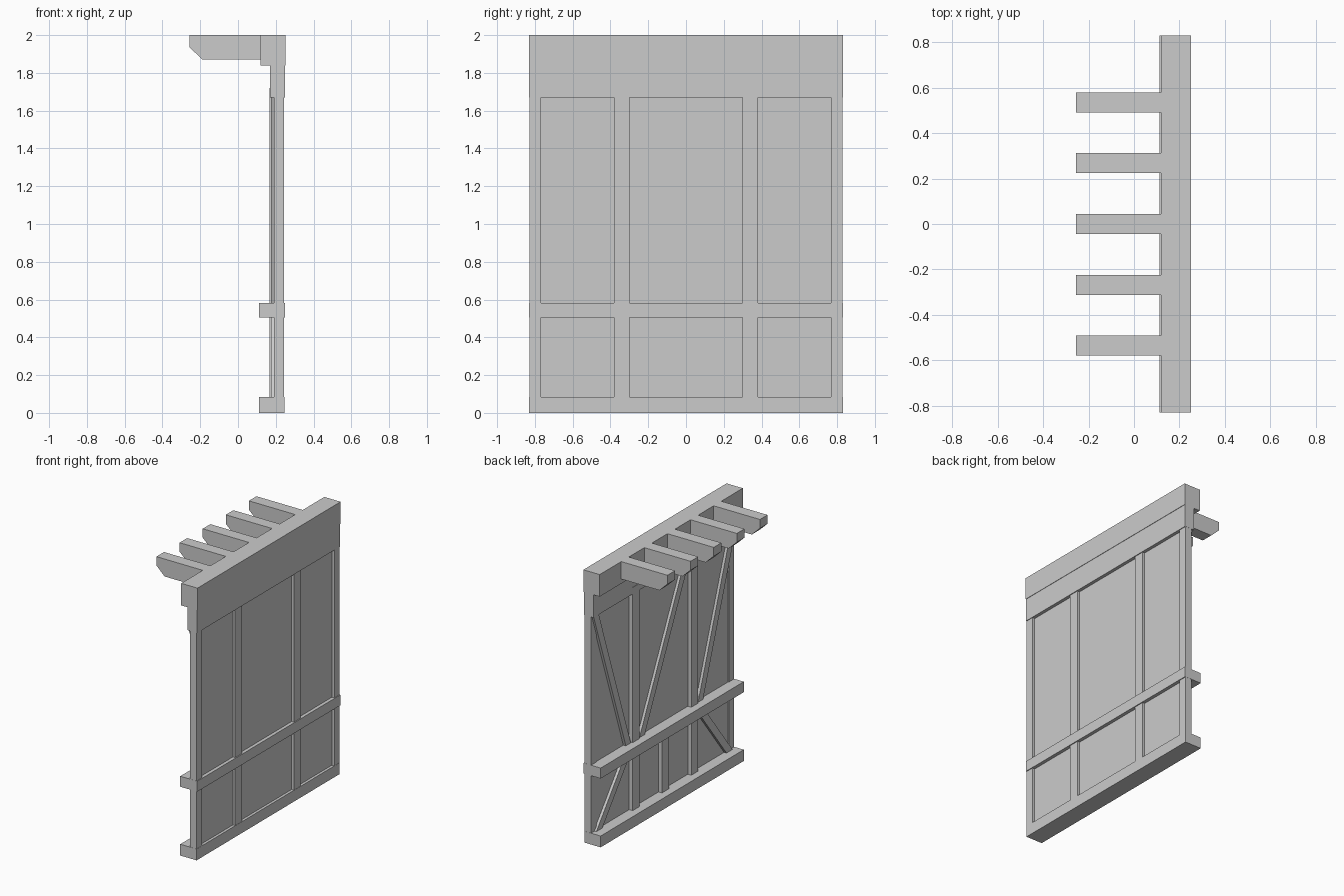
import bpy, bmesh
from mathutils import Vector

if "Cube" in bpy.data.objects:
    bpy.data.objects.remove(bpy.data.objects["Cube"])


def prism(name, profile, axis, lo, hi):
    """Extrude a 2D profile along x (profile is y,z) or along y (profile is x,z)."""
    def place(p, t):
        return (t, p[0], p[1]) if axis == 'x' else (p[0], t, p[1])
    bm = bmesh.new()
    a = [bm.verts.new(place(p, lo)) for p in profile]
    b = [bm.verts.new(place(p, hi)) for p in profile]
    n = len(profile)
    bm.faces.new(a)
    bm.faces.new(b[::-1])
    for i in range(n):
        j = (i + 1) % n
        bm.faces.new((a[i], b[i], b[j], a[j]))
    bmesh.ops.recalc_face_normals(bm, faces=bm.faces)
    me = bpy.data.meshes.new(name)
    bm.to_mesh(me)
    bm.free()
    ob = bpy.data.objects.new(name, me)
    bpy.context.collection.objects.link(ob)
    return ob


def box(name, x, y, z):
    return prism(name, [(x[0], z[0]), (x[1], z[0]), (x[1], z[1]), (x[0], z[1])], 'y', *y)


def brace(name, bottom, top, width=0.055):
    """Diagonal batten on the inner face, ends cut level with the rails."""
    d = Vector(top) - Vector(bottom)
    h = width / 2 * d.length / abs(d.y)
    prof = [(bottom[0] - h, bottom[1]), (bottom[0] + h, bottom[1]),
            (top[0] + h, top[1]), (top[0] - h, top[1])]
    return prism(name, prof, 'x', 0.175, 0.2)


W = 0.83  # half width of the wall

# Wall panel, slightly recessed between the timbers
box("wall_panel", (0.195, 0.225), (-W + 0.03, W - 0.03), (0.04, 1.75))

# Horizontal timbers
box("bottom_rail", (0.112, 0.245), (-W, W), (0, 0.083))
box("middle_rail", (0.112, 0.25), (-W, W), (0.505, 0.582))
box("lintel_beam", (0.17, 0.249), (-W, W), (1.67, 1.838))
box("top_beam", (0.12, 0.252), (-W, W), (1.838, 2.0))

# Corner posts, studs and mirrored braces
for s, side in ((-1, "left"), (1, "right")):
    box("corner_post_" + side, (0.19, 0.244), sorted((s * 0.768, s * (W - 0.001))), (0.04, 1.75))
    box("stud_" + side, (0.167, 0.243), sorted((s * 0.3, s * 0.38)), (0.04, 1.72))
    brace("upper_brace_" + side, (s * 0.415, 0.57), (s * 0.795, 1.68))
    brace("lower_brace_" + side, (s * 0.765, 0.07), (s * 0.42, 0.515))

# Middle brace and short lower stud (inner face only)
brace("centre_brace", (0.265, 0.57), (-0.265, 1.68))
box("short_stud", (0.167, 0.2), (-0.04, 0.04), (0.05, 0.53))

# Projecting rafters with chamfered ends
rafter = [(0.251, 2.0), (-0.256, 2.0), (-0.256, 1.935), (-0.19, 1.872), (0.251, 1.872)]
for i in range(5):
    y = (i - 2) * 0.268
    prism("rafter_%d" % (i + 1), rafter, 'y', y - 0.044, y + 0.044)
